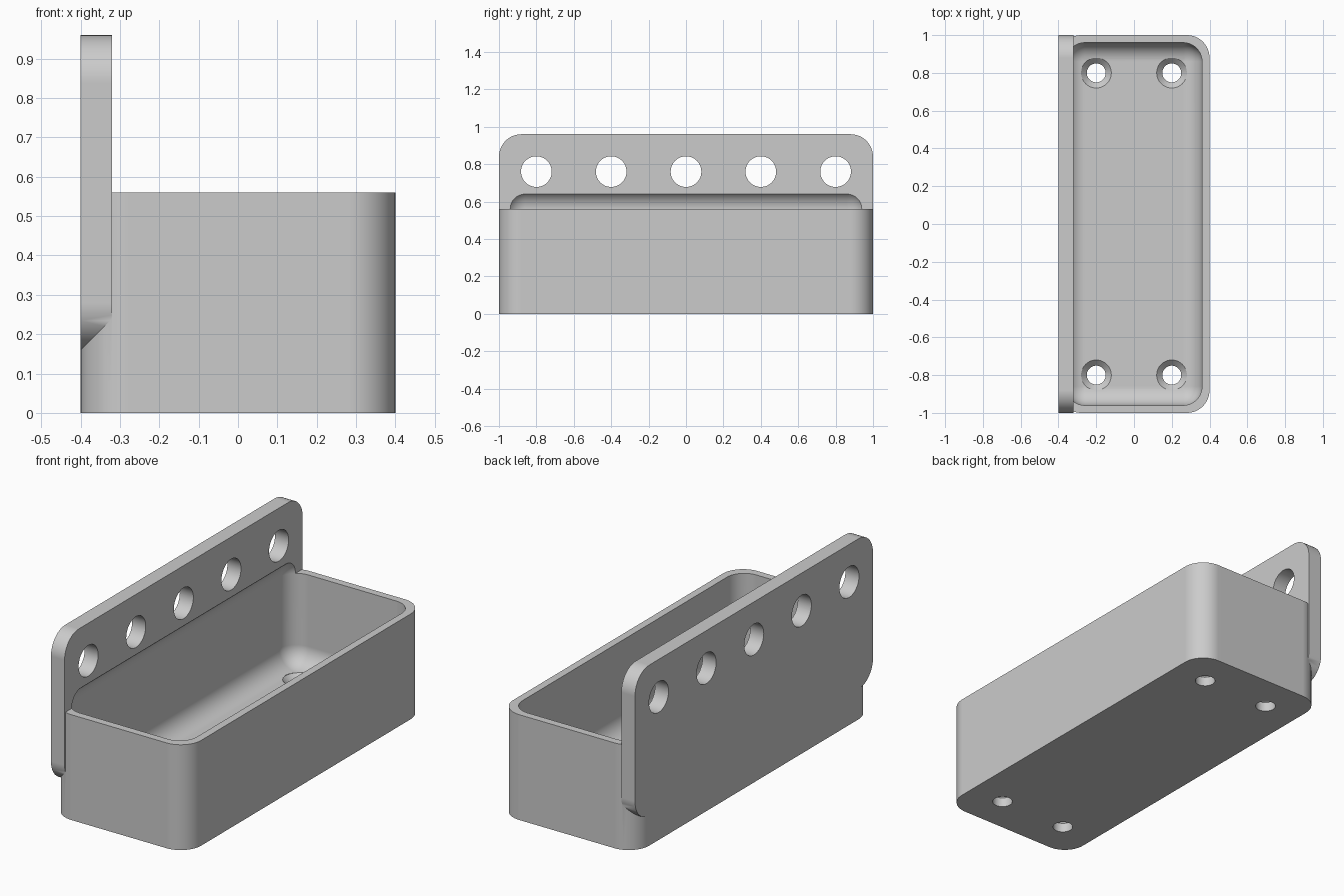
import bpy
import bmesh
from math import pi, sin, cos, radians
from mathutils import Matrix, Vector

old = bpy.data.objects.get("Cube")
if old:
    bpy.data.objects.remove(old, do_unlink=True)

grey = bpy.data.materials.new("plain grey")
grey.use_nodes = True
colour = (0.6, 0.6, 0.6, 1.0)
grey.diffuse_color = colour
grey.node_tree.nodes["Principled BSDF"].inputs["Base Color"].default_value = colour

STEPS = 12          # segments per rounded corner
HALF_W, HALF_L = 0.4, 1.0
RIM, TOP = 0.56, 0.96
CORNER = 0.12
PLATE, WALL, FLOOR = 0.08, 0.04, 0.08


def make_object(name, bm):
    bmesh.ops.recalc_face_normals(bm, faces=bm.faces[:])
    mesh = bpy.data.meshes.new(name)
    bm.to_mesh(mesh)
    bm.free()
    mesh.materials.append(grey)
    obj = bpy.data.objects.new(name, mesh)
    bpy.context.collection.objects.link(obj)
    return obj


def rounded_prism(name, half_a, half_b, radius, place, extrude):
    """Rounded rectangle; place(a, b) gives the 3D point, then it is extruded."""
    bm = bmesh.new()
    ring = []
    corners = [(1, 1), (-1, 1), (-1, -1), (1, -1)]
    for i, (sa, sb) in enumerate(corners):
        for k in range(STEPS + 1):
            t = (i + k / STEPS) * pi / 2
            a = sa * (half_a - radius) + radius * cos(t)
            b = sb * (half_b - radius) + radius * sin(t)
            ring.append(bm.verts.new(place(a, b)))
    face = bm.faces.new(ring)
    new = bmesh.ops.extrude_face_region(bm, geom=[face])["geom"]
    verts = [v for v in new if isinstance(v, bmesh.types.BMVert)]
    bmesh.ops.translate(bm, verts=verts, vec=Vector(extrude))
    return make_object(name, bm)


def cone(bm, bottom, top, z0, z1, place):
    bmesh.ops.create_cone(
        bm, cap_ends=True, segments=48, radius1=bottom, radius2=top,
        depth=z1 - z0, matrix=place @ Matrix.Translation((0, 0, (z0 + z1) / 2)))


def combine(target, tool, operation):
    mod = target.modifiers.new(tool.name, 'BOOLEAN')
    mod.object = tool
    mod.operation = operation
    mod.solver = 'EXACT'
    bpy.context.view_layer.objects.active = target
    bpy.ops.object.modifier_apply(modifier=mod.name)
    bpy.data.objects.remove(tool, do_unlink=True)


# Open box and tall back plate
tray = rounded_prism("wall_tray", HALF_W, HALF_L, CORNER,
                     lambda a, b: (a, b, 0), (0, 0, RIM))
plate_low = 0.16
plate = rounded_prism(
    "mounting_plate", HALF_L, (TOP - plate_low) / 2, CORNER,
    lambda a, b: (-HALF_W, a, (TOP + plate_low) / 2 + b), (PLATE, 0, 0))
combine(tray, plate, 'UNION')

# Cavity with every edge rounded, biting into the plate above the rim
fillet = 0.1
bm = bmesh.new()
bmesh.ops.create_cube(bm, size=1)
cavity_top = RIM + fillet
bmesh.ops.scale(bm, verts=bm.verts[:], vec=(
    2 * (HALF_W - WALL), 2 * (HALF_L - WALL), cavity_top - FLOOR))
bmesh.ops.translate(bm, verts=bm.verts[:], vec=(0, 0, (cavity_top + FLOOR) / 2))
bmesh.ops.bevel(bm, geom=bm.edges[:], offset=fillet, segments=STEPS,
                profile=0.5, affect='EDGES')
combine(tray, make_object("cavity_cutter", bm), 'DIFFERENCE')

# Row of round holes through the plate
bm = bmesh.new()
for i in range(-2, 3):
    place = Matrix.Translation((-HALF_W, 0.4 * i, 0.76)) @ Matrix.Rotation(pi / 2, 4, 'Y')
    cone(bm, 0.082, 0.082, -0.1, 0.2, place)
combine(tray, make_object("plate_hole_cutter", bm), 'DIFFERENCE')

# Countersunk screw holes in the floor
hole, sink = 0.05, 0.08
drill, countersink = bmesh.new(), bmesh.new()
for x in (-0.2, 0.2):
    for y in (-0.8, 0.8):
        place = Matrix.Translation((x, y, 0))
        cone(drill, hole, hole, -0.1, 0.2, place)
        cone(countersink, hole - 0.01, sink, FLOOR - 0.04, FLOOR, place)
        # straight clearance where the fillet overlaps the screw head
        cone(countersink, sink, sink, FLOOR, FLOOR + 0.05, place)
bmesh.ops.remove_doubles(countersink, verts=countersink.verts[:], dist=0.0001)
seen = [f for f in countersink.faces
        if len(f.verts) > 4 and abs(f.calc_center_median().z - FLOOR) < 0.001]
bmesh.ops.delete(countersink, geom=seen, context='FACES_ONLY')
combine(tray, make_object("drill_cutter", drill), 'DIFFERENCE')
combine(tray, make_object("countersink_cutter", countersink), 'DIFFERENCE')

# Smooth rounded corners, crisp edges
bpy.ops.object.select_all(action='DESELECT')
tray.select_set(True)
bpy.context.view_layer.objects.active = tray
bpy.ops.object.shade_smooth_by_angle(angle=radians(30))
weighted = tray.modifiers.new("even_shading", 'WEIGHTED_NORMAL')
weighted.keep_sharp = True
